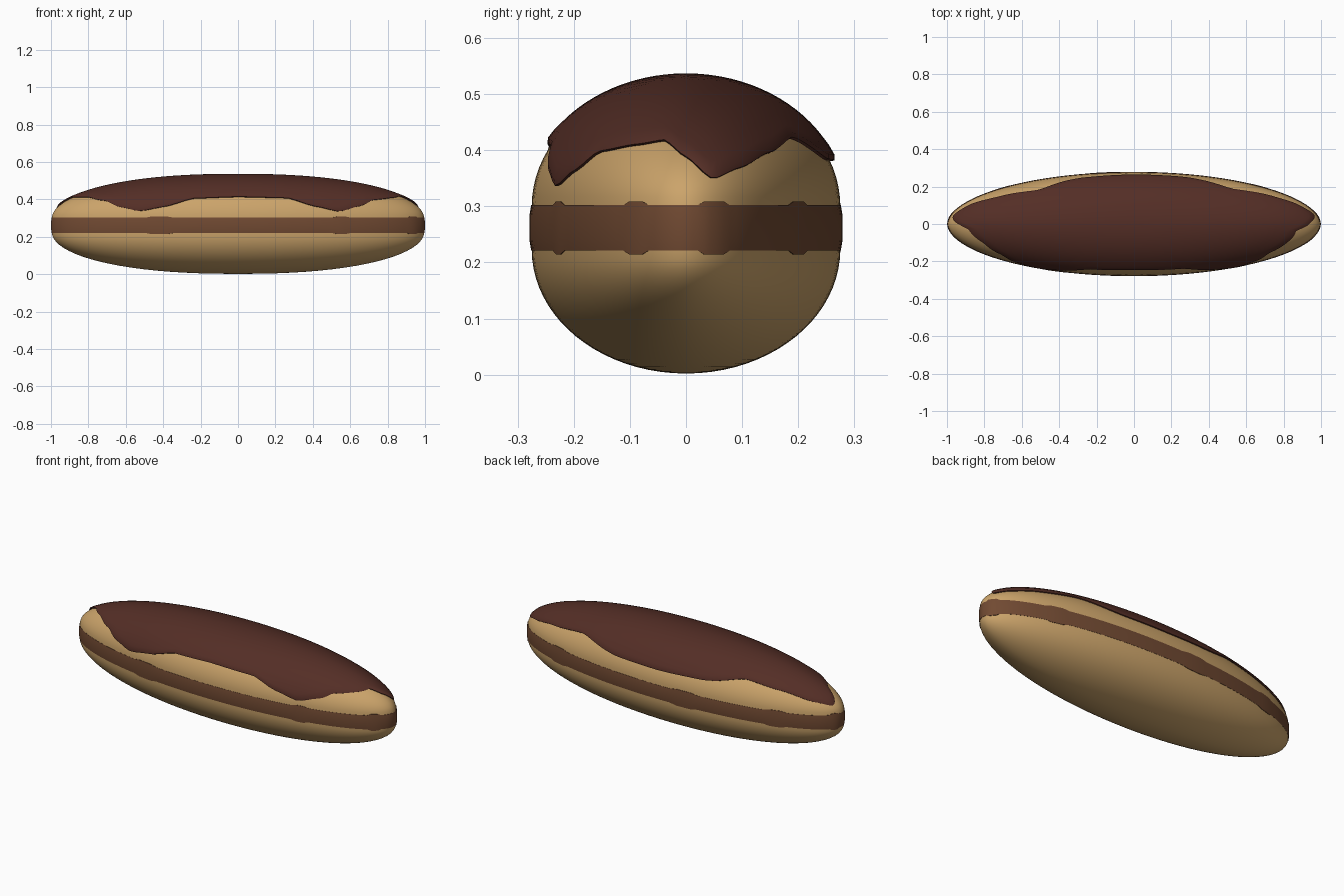
import bpy, bmesh, math

if "Cube" in bpy.data.objects:
    bpy.data.objects.remove(bpy.data.objects["Cube"])

SEG, RINGS = 144, 20
HALF_L, HALF_W = 0.995, 0.275


def material(name, rgb):
    m = bpy.data.materials.new(name)
    m.diffuse_color = (*rgb, 1)
    m.use_nodes = True
    m.node_tree.nodes["Principled BSDF"].inputs["Base Color"].default_value = m.diffuse_color
    return m


PASTRY = material("golden pastry", (0.60, 0.37, 0.145))
CREAM = material("chocolate cream", (0.165, 0.068, 0.032))
GLAZE = material("dark chocolate glaze", (0.088, 0.027, 0.019))


def spow(v, p):
    return math.copysign(abs(v) ** p, v)


def shell_point(phi, el, z0, height, grow=0.0):
    """Point on a long half-ellipsoid: azimuth phi, elevation el."""
    c = max(math.cos(el), 0.0)
    return ((HALF_L + grow) * math.cos(phi) * c ** 0.87,
            (HALF_W + grow) * spow(math.sin(phi), 1.05) * c,
            z0 + (height + math.copysign(grow, height)) * math.sin(el))


def loft(name, rings, mat, angle=40):
    """Skin closed rings of points and cap both ends."""
    bm = bmesh.new()
    vs = [[bm.verts.new(p) for p in r] for r in rings]
    for a, b in zip(vs, vs[1:]):
        for i in range(len(a)):
            j = (i + 1) % len(a)
            bm.faces.new((a[i], a[j], b[j], b[i]))
    bm.faces.new(vs[0])
    bm.faces.new(vs[-1])
    bmesh.ops.recalc_face_normals(bm, faces=bm.faces[:])
    me = bpy.data.meshes.new(name)
    bm.to_mesh(me)
    bm.free()
    me.materials.append(mat)
    ob = bpy.data.objects.new(name, me)
    bpy.context.collection.objects.link(ob)
    bpy.ops.object.select_all(action='DESELECT')
    ob.select_set(True)
    bpy.context.view_layer.objects.active = ob
    bpy.ops.object.shade_smooth_by_angle(angle=math.radians(angle))
    return ob


PHIS = [2 * math.pi * i / SEG for i in range(SEG)]
ELS = [math.radians(89) * k / RINGS for k in range(RINGS + 1)]

# Two halves of the pastry
for name, z0, h in (("top_pastry", 0.30, 0.226), ("bottom_pastry", 0.223, -0.221)):
    loft(name, [[shell_point(p, e, z0, h) for p in PHIS] for e in ELS], PASTRY)

# Cream band with a few spots where it squeezes out past the pastry
SPOTS = [(12, 5), (48, 4), (100, 5), (135, 4), (170, 4), (245, 5), (303, 2.5), (340, 5)]


def squeeze(phi):
    d = math.degrees(phi)
    return 1.0 if any(abs(d - c) < w for c, w in SPOTS) else 0.0


def cream_ring(z, side, grow):
    ring = []
    for p in PHIS:
        s = squeeze(p)
        x, y, _ = shell_point(p, 0, 0, 1, grow + 0.001 * s)
        ring.append((x, y, z + side * 0.007 * s))
    return ring


loft("cream_filling", [cream_ring(0.221, -1, -0.02), cream_ring(0.221, -1, 0.001),
                       cream_ring(0.24, 0, 0.004), cream_ring(0.284, 0, 0.004),
                       cream_ring(0.302, 1, 0.001), cream_ring(0.302, 1, -0.02)], CREAM)

# Glaze: height of its dripping edge around the pastry (degrees, z)
EDGE = [(0, 0.39), (11, 0.35), (22, 0.37), (36, 0.397), (53, 0.425), (74, 0.385),
        (90, 0.383), (107, 0.392), (127, 0.435), (142, 0.41), (158, 0.37),
        (170, 0.35), (188, 0.415), (205, 0.415), (220, 0.395), (230, 0.36),
        (238, 0.338), (246, 0.362), (255, 0.408), (270, 0.416), (287, 0.41),
        (295, 0.365), (303, 0.336), (312, 0.365), (322, 0.40), (338, 0.412),
        (350, 0.42), (360, 0.39)]


def edge_elevation(phi):
    d = math.degrees(phi)
    for (a, za), (b, zb) in zip(EDGE, EDGE[1:]):
        if a <= d <= b:
            t = (d - a) / (b - a)
            t = 0.5 * t + 0.5 * t * t * (3 - 2 * t)
            return math.asin((za + (zb - za) * t - 0.30) / 0.236)
    return 0.4


def glaze_ring(t, grow, drop=0.0):
    ring = []
    for p in PHIS:
        e = edge_elevation(p)
        el = e + (math.radians(89) - e) * t - drop
        ring.append(shell_point(p, el, 0.30, 0.226, grow))
    return ring


rings = [glaze_ring(0.03, -0.006), glaze_ring(0, 0.002), glaze_ring(0, 0.008),
         glaze_ring(0.03, 0.012), glaze_ring(0.10, 0.012)]
rings += [glaze_ring(0.10 + 0.90 * k / 16, 0.011) for k in range(1, 17)]
loft("chocolate_glaze", rings, GLAZE, 50)
